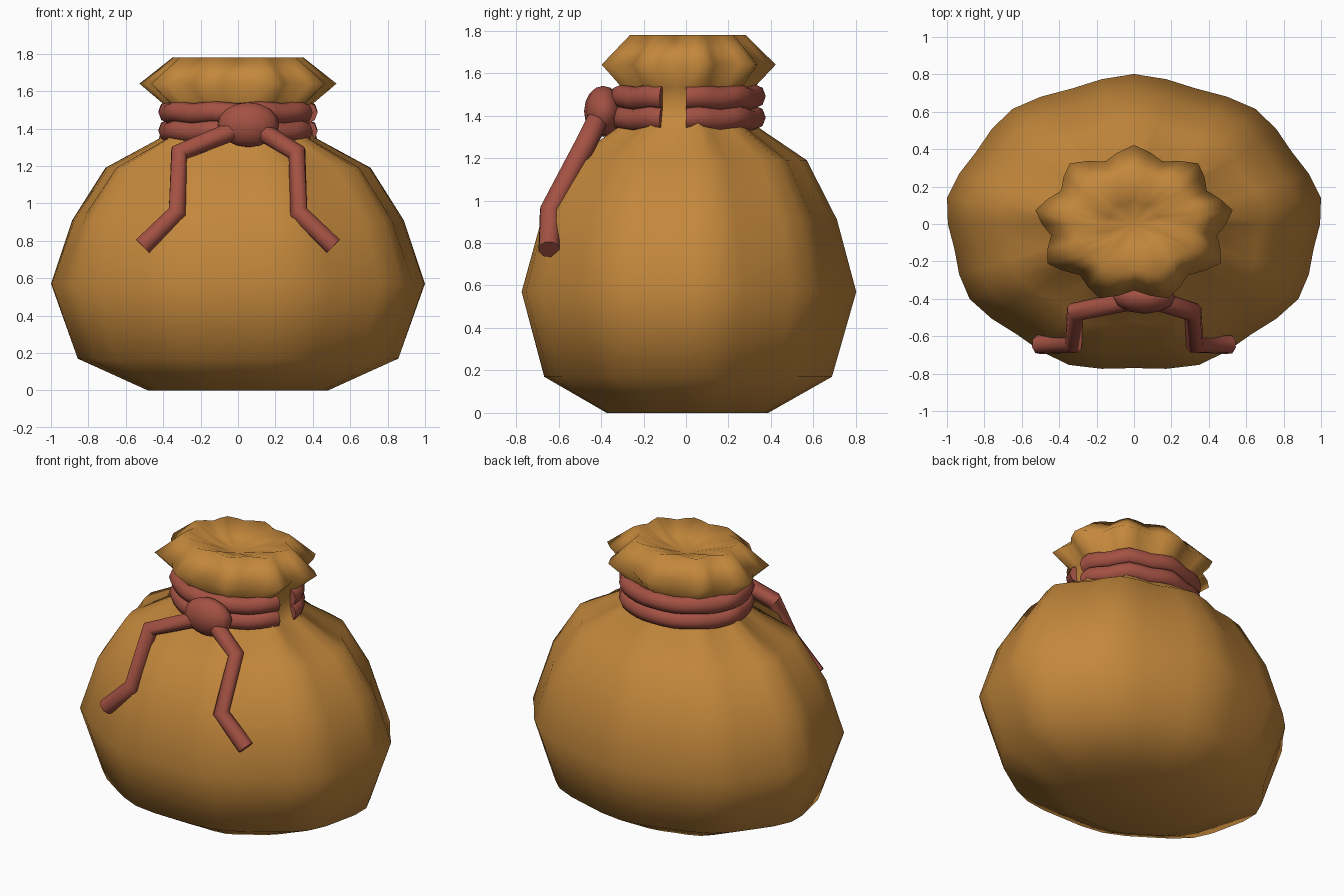
import bpy, bmesh
from math import sin, cos, pi, radians

if "Cube" in bpy.data.objects:
    bpy.data.objects.remove(bpy.data.objects["Cube"])

LOBES = 9
SEGMENTS = 36


def make_material(name, color):
    mat = bpy.data.materials.new(name)
    mat.use_nodes = True
    mat.diffuse_color = color
    mat.node_tree.nodes["Principled BSDF"].inputs["Base Color"].default_value = color
    return mat


cloth = make_material("ochre cloth", (0.55, 0.245, 0.045, 1))
cord = make_material("red cord", (0.37, 0.083, 0.056, 1))


def finish(bm, name, mat, angle=180):
    bmesh.ops.recalc_face_normals(bm, faces=bm.faces)
    mesh = bpy.data.meshes.new(name)
    bm.to_mesh(mesh)
    bm.free()
    mesh.materials.append(mat)
    obj = bpy.data.objects.new(name, mesh)
    bpy.context.collection.objects.link(obj)
    bpy.ops.object.select_all(action="DESELECT")
    obj.select_set(True)
    bpy.context.view_layer.objects.active = obj
    bpy.ops.object.shade_smooth_by_angle(angle=radians(angle))
    return obj


def bridge(bm, a, b, closed=True):
    n = len(a)
    for i in range(n if closed else n - 1):
        j = (i + 1) % n
        bm.faces.new((a[i], a[j], b[j], b[i]))


def pleat(t):
    """1 on the crest of a fold, 0 in the valley."""
    return 0.5 + 0.5 * cos(LOBES * (t - pi / 2))


# Sack: pleated oval rings from the base up to the gathered mouth (z, crest, valley)
profile = [
    (0.0, 0.49, 0.47), (0.17, 0.87, 0.845), (0.57, 1.015, 0.975),
    (0.91, 0.90, 0.85), (1.19, 0.72, 0.66), (1.345, 0.43, 0.38),
    (1.44, 0.40, 0.36), (1.535, 0.41, 0.36), (1.64, 0.535, 0.45),
    (1.78, 0.355, 0.30), (1.725, 0.16, 0.135),
]
bm = bmesh.new()
rings = []
for z, crest, valley in profile:
    ring = []
    for i in range(SEGMENTS):
        t = pi / 2 + 2 * pi * i / SEGMENTS
        r = valley + (crest - valley) * pleat(t)
        ring.append(bm.verts.new((r * cos(t), 0.79 * r * sin(t), z)))
    rings.append(ring)
for lower, upper in zip(rings, rings[1:]):
    bridge(bm, lower, upper)
bm.faces.new(rings[0])
centre = bm.verts.new((0, 0, 1.68))
for a, b in zip(rings[-1], rings[-1][1:] + rings[-1][:1]):
    bm.faces.new((a, b, centre))
finish(bm, "sack", cloth)


# Neck bands: two open loops with a gap on one side
def neck_band(name, height):
    bm = bmesh.new()
    sections = []
    for i in range(35):
        t = radians(10 * i)
        wave = pleat(t) - 0.5
        section = []
        for k in range(8):
            a = 2 * pi * k / 8
            out = 0.05 * cos(a) + 0.015 * wave
            section.append(bm.verts.new((
                (0.375 + out) * cos(t), (0.318 + out) * sin(t),
                height + 0.056 * sin(a) + 0.012 * wave)))
        sections.append(section)
    for a, b in zip(sections, sections[1:]):
        bridge(bm, a, b)
    bm.faces.new(sections[0])
    bm.faces.new(sections[-1])
    finish(bm, name, cord, 60)


neck_band("upper_band", 1.485)
neck_band("lower_band", 1.385)

# Knot at the front
bm = bmesh.new()
bmesh.ops.create_uvsphere(bm, u_segments=12, v_segments=8, radius=1)
for v in bm.verts:
    v.co = (0.055 + 0.165 * v.co.x, -0.39 + 0.09 * v.co.y, 1.42 + 0.12 * v.co.z)
finish(bm, "knot", cord)


# Loose cord ends hanging down the front
def cord_end(name, points):
    curve = bpy.data.curves.new(name, "CURVE")
    curve.dimensions = "3D"
    curve.bevel_depth = 0.052
    curve.bevel_resolution = 2
    curve.use_fill_caps = True
    spline = curve.splines.new("POLY")
    spline.points.add(len(points) - 1)
    for p, co in zip(spline.points, points):
        p.co = (*co, 1)
    curve.materials.append(cord)
    obj = bpy.data.objects.new(name, curve)
    bpy.context.collection.objects.link(obj)
    bpy.ops.object.select_all(action="DESELECT")
    obj.select_set(True)
    bpy.context.view_layer.objects.active = obj
    bpy.ops.object.convert(target="MESH")
    bpy.ops.object.shade_smooth_by_angle(angle=radians(50))


for side, name, start_x in ((1, "left_cord_end", 0.12), (-1, "right_cord_end", 0.02)):
    cord_end(name, [
        (side * start_x, -0.41, 1.39), (side * 0.315, -0.47, 1.27),
        (side * 0.325, -0.64, 0.95), (side * 0.51, -0.645, 0.77),
    ])
